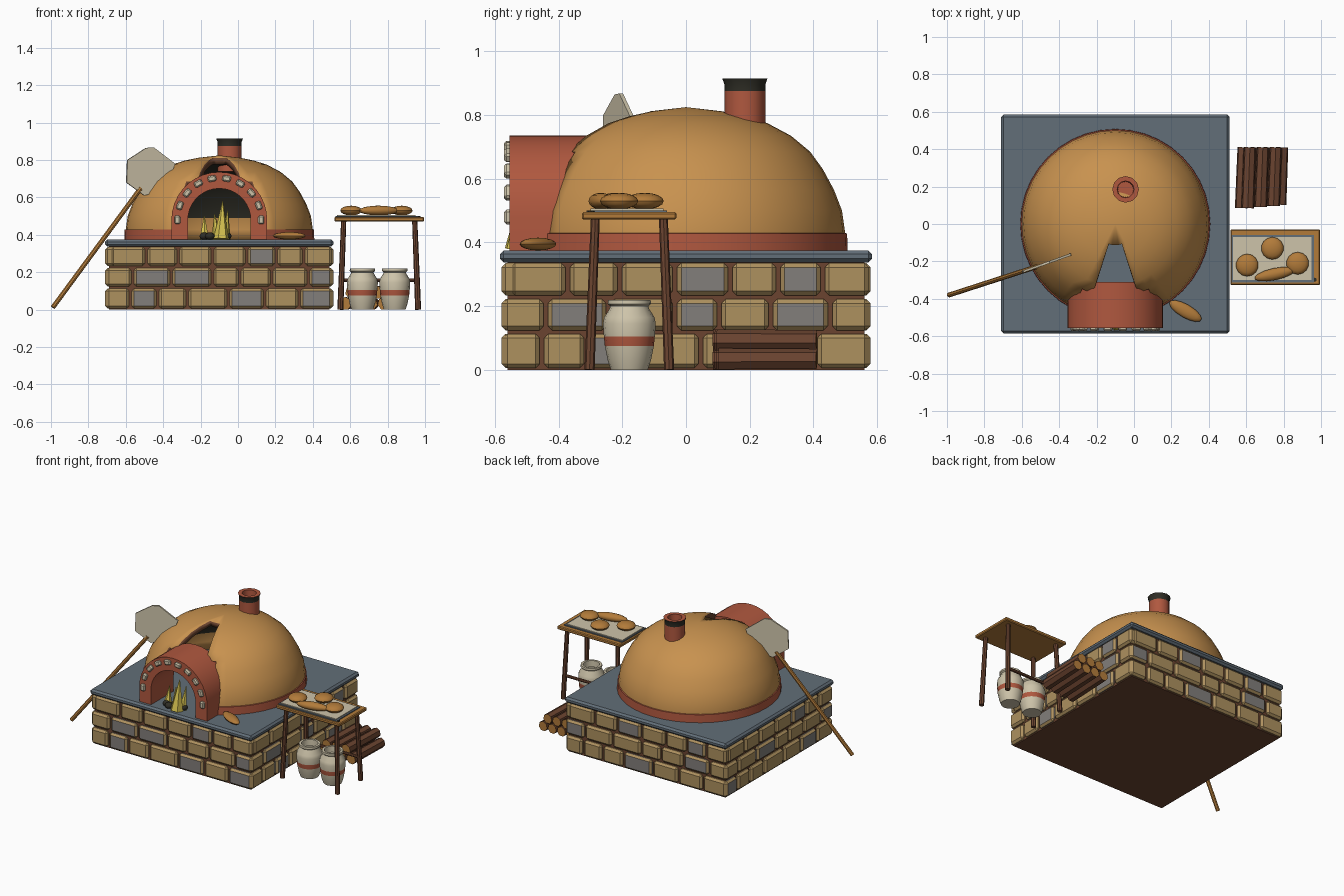
import bpy, bmesh, math
from mathutils import Vector, Matrix

if "Cube" in bpy.data.objects:
    bpy.data.objects.remove(bpy.data.objects["Cube"])


def material(name, hexcode):
    srgb = [int(hexcode[i:i + 2], 16) / 255 for i in (0, 2, 4)]
    color = [((c + 0.055) / 1.055) ** 2.4 for c in srgb] + [1]
    m = bpy.data.materials.new(name)
    m.use_nodes = True
    m.diffuse_color = color
    m.node_tree.nodes["Principled BSDF"].inputs["Base Color"].default_value = color
    return m


CLAY = material("clay", "C8924F")
RED = material("red_brick", "B0583F")
SLATE = material("slate", "626E78")
TAN = material("tan_stone", "AE915F")
GREY = material("grey_stone", "827E7B")
WOOD = material("dark_wood", "6B4430")
HONEY = material("honey_wood", "B27B3A")
CREAM = material("cream", "CEC4AA")
SOOT = material("soot", "2E2D25")
FLAME = material("flame", "D6C250")


def finish(bm, name, mats, smooth=False, recalc=False):
    if recalc:
        bmesh.ops.recalc_face_normals(bm, faces=bm.faces[:])
    mesh = bpy.data.meshes.new(name)
    bm.to_mesh(mesh)
    bm.free()
    for m in mats:
        mesh.materials.append(m)
    ob = bpy.data.objects.new(name, mesh)
    bpy.context.collection.objects.link(ob)
    if smooth:
        bpy.ops.object.select_all(action='DESELECT')
        ob.select_set(True)
        bpy.context.view_layer.objects.active = ob
        bpy.ops.object.shade_smooth_by_angle(angle=math.radians(35))
    return ob


def add_box(bm, lo, hi, index=0, turn=Matrix()):
    lo, hi = Vector(lo), Vector(hi)
    mat = turn @ Matrix.Translation((lo + hi) / 2) @ Matrix.Diagonal((*(hi - lo), 1))
    verts = bmesh.ops.create_cube(bm, size=1, matrix=mat)["verts"]
    for f in {f for v in verts for f in v.link_faces}:
        f.material_index = index


def bevel(bm, size):
    bmesh.ops.bevel(bm, geom=bm.edges[:], offset=size, segments=1, affect='EDGES')


def box(name, lo, hi, mat, edge=0):
    bm = bmesh.new()
    add_box(bm, lo, hi)
    if edge:
        bevel(bm, edge)
    return finish(bm, name, [mat])


def lathe(name, profile, mats, center, sides, rule=None, skip=None):
    """Spin (radius, z) points; rule(z) picks a slot, skip(row, angle) leaves a gap."""
    bm = bmesh.new()
    step = math.tau / sides
    rings = [[bm.verts.new((center[0] + r * math.cos(k * step),
                            center[1] + r * math.sin(k * step), z))
              for k in range(sides)] for r, z in profile]
    for i in range(len(rings) - 1):
        a, b = rings[i], rings[i + 1]
        for k in range(sides):
            if skip and skip(i, (k + 0.5) * step):
                continue
            n = (k + 1) % sides
            f = bm.faces.new((a[k], a[n], b[n], b[k]))
            if rule:
                f.material_index = rule((profile[i][1] + profile[i + 1][1]) / 2)
    bmesh.ops.remove_doubles(bm, verts=bm.verts[:], dist=1e-5)
    bmesh.ops.delete(bm, geom=[v for v in bm.verts if not v.link_faces], context='VERTS')
    return finish(bm, name, mats, smooth=True)


def rod(name, start, end, r1, r2, mat, cap=None, sides=8):
    start, end = Vector(start), Vector(end)
    d = end - start
    bm = bmesh.new()
    mat4 = Matrix.Translation((start + end) / 2) @ d.to_track_quat('Z', 'Y').to_matrix().to_4x4()
    bmesh.ops.create_cone(bm, cap_ends=True, segments=sides, radius1=r1, radius2=r2,
                          depth=d.length, matrix=mat4)
    for f in bm.faces:
        if len(f.verts) == sides:
            f.material_index = 1
    return finish(bm, name, [mat, cap or mat], smooth=True)


def blob(name, center, size, mat, turn=0):
    bm = bmesh.new()
    mat4 = (Matrix.Translation(center) @ Matrix.Rotation(math.radians(turn), 4, 'Z')
            @ Matrix.Diagonal((*size, 1)))
    bmesh.ops.create_uvsphere(bm, u_segments=14, v_segments=8, radius=1, matrix=mat4)
    return finish(bm, name, [mat], smooth=True)


CX = -0.1  # oven centre line

# Masonry base: mortar core with bevelled stones in three courses
box("mortar_core", (CX - 0.59, -0.56, 0), (CX + 0.59, 0.56, 0.34), WOOD)
breaks = [(0, .11, .23, .36, .54, .70, .85, 1),
          (0, .12, .29, .47, .59, .73, .89, 1),
          (.02, .18, .32, .47, .62, .75, .87, 1)]
courses = [(0.006, 0.113), (0.124, 0.222), (0.234, 0.335)]
sides = [("tgttgtg", "tggtttg", "ttttgtt"), ("ttgttgt", "tgtgtgt", "tttgtgt"),
         ("tttgttt", "gttttgt", "ttgttgt"), ("gttttgt", "ttgtttg", "ttttgtt")]
bm = bmesh.new()
for s, patterns in enumerate(sides):
    length, depth = (1.22, 0.58) if s % 2 == 0 else (1.16, 0.61)
    turn = Matrix.Translation((CX, 0, 0)) @ Matrix.Rotation(s * math.pi / 2, 4, 'Z')
    for cuts, (z0, z1), pattern in zip(breaks, courses, patterns):
        for a, b, letter in zip(cuts, cuts[1:], pattern):
            u0, u1 = [(c - 0.5) * length for c in (a, b)]
            add_box(bm, (u0 + 0.007, -depth, z0), (u1 - 0.007, 0.07 - depth, z1),
                    int(letter == "g"), turn)
bevel(bm, 0.013)
finish(bm, "base_stones", [TAN, GREY])
box("slab", (CX - 0.61, -0.585, 0.337), (CX + 0.61, 0.585, 0.375), SLATE, 0.012)


# Dome with the front opening and smoke slot left out
def off_front(angle):
    return abs(math.degrees(angle) - 270)


dome_profile = [(.5, .375), (.5, .43), (.49, .5), (.465, .565), (.43, .63), (.39, .685),
                (.33, .735), (.255, .775), (.185, .797), (.113, .812), (0, .825)]
dome = lathe("dome", dome_profile, [CLAY, SOOT, WOOD, CLAY, CLAY, WOOD], (CX, 0), 40,
             rule=lambda z: 3 if z < 0.5 else 0,
             skip=lambda i, a: off_front(a) < (27 if i < 5 else 18 if i < 9 else 0))
shell = dome.modifiers.new("thickness", 'SOLIDIFY')
shell.thickness, shell.offset = 0.035, -1
shell.material_offset, shell.material_offset_rim = 1, 2
lathe("dome_band", [(.49, .375), (.508, .375), (.506, .428), (.49, .432)], [RED], (CX, 0), 40,
      skip=lambda i, a: off_front(a) < 27)

# Brick arch around the mouth
SPRING = 0.48
turns = [math.pi * k / 18 for k in range(19)]


def arch_line(r):
    arc = [(CX + r * math.cos(t), SPRING + r * math.sin(t)) for t in turns]
    return [(CX + r, 0.375)] + arc + [(CX - r, 0.375)]


bm = bmesh.new()
outer, inner = [[bm.verts.new((x, -0.555, z)) for x, z in arch_line(r)] for r in (.256, .168)]
front = [bm.faces.new((outer[i], outer[i + 1], inner[i + 1], inner[i]))
         for i in range(len(outer) - 1)]
out = bmesh.ops.extrude_face_region(bm, geom=front, use_keep_orig=True)
bmesh.ops.translate(bm, vec=(0, 0.245, 0),
                    verts=[g for g in out["geom"] if isinstance(g, bmesh.types.BMVert)])
finish(bm, "mouth_arch", [RED], smooth=True, recalc=True)

# Pale studs around the arch face
bm = bmesh.new()
for k in range(10):
    turn = (Matrix.Translation((CX, 0, SPRING)) @ Matrix.Rotation(-k * math.pi / 9, 4, 'Y')
            @ Matrix.Translation((0.224, -0.558, 0)))
    add_box(bm, (-.016, -.013, -.023), (.016, .013, .023), 0, turn)
bevel(bm, 0.007)
finish(bm, "arch_studs", [CREAM])

# Fire: coals and flame spikes
for x, y in ((-.18, -.51), (-.15, -.53), (-.13, -.49), (-.06, -.5)):
    blob("coal", (x, y, 0.393), (.026, .026, .02), SOOT)
for x, y, lean, r, top in ((-.18, -.5, 0, .028, .5), (-.115, -.51, -.01, .028, .51),
                           (-.09, -.53, .008, .042, .58), (-.065, -.5, .01, .026, .53)):
    rod("flame", (x, y, .378), (x + lean, y + .02, top), r, 0.002, FLAME, sides=6)

# Chimney with sooty flared cap
lathe("chimney", [(.064, .74), (.064, .875), (.064, .895), (.071, .915), (.045, .915), (.042, .8), (0, .8)],
      [RED, SOOT], (-.045, .185), 12, rule=lambda z: int(.88 < z < .912))

# Baker's peel leaning on the dome
rod("peel_handle", (-.99, -.38, .012), (-.52, -.228, .65), .013, .013, HONEY)
bm = bmesh.new()
outline = [(-.59, .80), (-.49, .865), (-.45, .868), (-.335, .78), (-.39, .64), (-.50, .61), (-.595, .68)]
face = bm.faces.new([bm.verts.new((x, -.217 + .36 * (x + .47), z)) for x, z in outline])
out = bmesh.ops.extrude_face_region(bm, geom=[face], use_keep_orig=True)
bmesh.ops.translate(bm, vec=(-.004, .012, 0),
                    verts=[g for g in out["geom"] if isinstance(g, bmesh.types.BMVert)])
finish(bm, "peel_blade", [CREAM], recalc=True)

# Side table with splayed legs and rear stretcher
TX, TY = 0.755, -0.178
box("table_top", (.515, -.327, .472), (.995, -.03, .495), HONEY, 0.005)
for sx in (-1, 1):
    for sy in (-1, 1):
        rod("table_leg", (TX + sx * .208, TY + sy * .125, 0), (TX + sx * .19, TY + sy * .107, .475),
            .016, .014, WOOD)
rod("table_stretcher", (.555, -.06, .157), (.955, -.06, .157), .01, .01, WOOD)
box("tray", (.522, -.312, .495), (.962, -.06, .501), SLATE)
box("tray_cloth", (.53, -.3, .501), (.95, -.07, .506), CREAM)
rod("table_peg", (.966, -.298, .49), (.966, -.298, .5), .011, .011, SOOT)

# Bread
for x, y in ((.74, -.13), (.605, -.22), (.875, -.21)):
    blob("round_loaf", (x, y, .53), (.06, .06, .026), HONEY)
blob("long_loaf", (.752, -.268, .53), (.11, .032, .026), HONEY, 12)
blob("slab_loaf", (.275, -.465, .395), (.098, .036, .02), HONEY, -30)

# Storage jars with a red band
jar = [(0, 0), (.058, 0), (.068, .03), (.077, .075), (.08, .105), (.083, .145), (.079, .165),
       (.062, .192), (.06, .2), (.068, .207), (.067, .22), (.052, .22), (.05, .18), (0, .18)]
for x in (.665, .838):
    lathe("jar", jar, [CREAM, RED], (x, TY), 16, rule=lambda z: int(.076 < z < .104))

# Firewood stack, four logs below and three above
for count, z in ((4, .033), (3, .092)):
    for k in range(count):
        x = .682 + (k - (count - 1) / 2) * .069
        rod("log", (x - .005, .085 + .006 * k, z), (x + .007, .41, z), .035, .033, WOOD, HONEY, 7)
